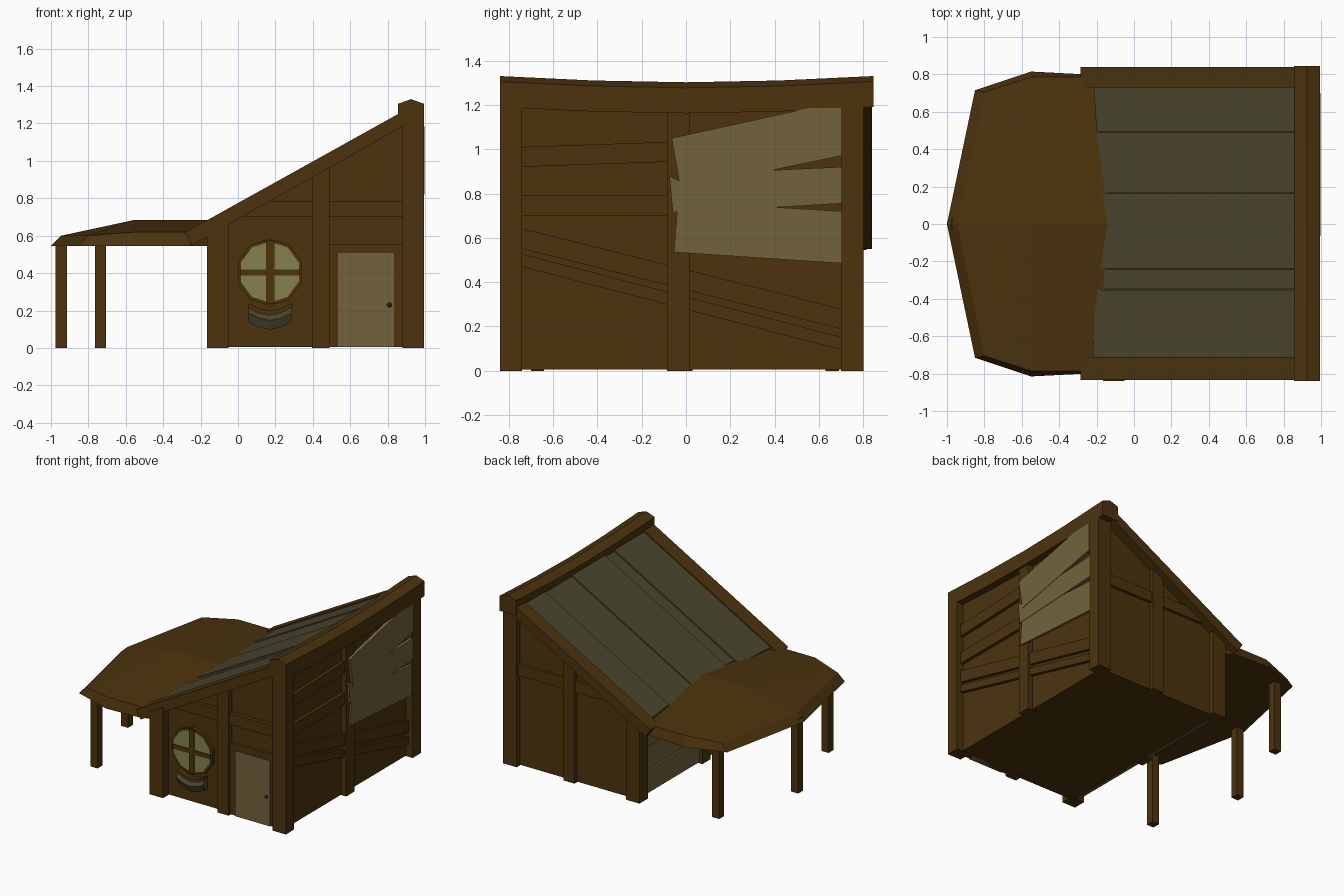
import bpy, bmesh, math
from mathutils import Vector

if "Cube" in bpy.data.objects:
    bpy.data.objects.remove(bpy.data.objects["Cube"])


def material(name, rgb):
    m = bpy.data.materials.new(name)
    m.use_nodes = True
    m.diffuse_color = (*rgb, 1)
    m.node_tree.nodes["Principled BSDF"].inputs["Base Color"].default_value = (*rgb, 1)
    return m


wood = material("dark wood", (0.072, 0.033, 0.004))
pale = material("pale wood", (0.165, 0.124, 0.045))
slate = material("grey roof board", (0.068, 0.06, 0.027))
glass = material("warm glass", (0.24, 0.22, 0.072))
metal = material("dark metal", (0.04, 0.035, 0.025))


def roof(x):
    return 0.68 + 0.556 * (x + 0.17)


def finish(name, bm, mat):
    bmesh.ops.recalc_face_normals(bm, faces=bm.faces)
    me = bpy.data.meshes.new(name)
    bm.to_mesh(me)
    bm.free()
    me.materials.append(mat)
    ob = bpy.data.objects.new(name, me)
    bpy.context.collection.objects.link(ob)
    return ob


def prism(name, axis, lo, hi, pts, mat=wood):
    """Extrude a 2D outline along an axis."""
    put = {"x": lambda a, b, t: (t, a, b),
           "y": lambda a, b, t: (a, t, b),
           "z": lambda a, b, t: (a, b, t)}[axis]
    bm = bmesh.new()
    rings = [[bm.verts.new(put(a, b, t)) for a, b in pts] for t in (lo, hi)]
    for r in rings:
        bm.faces.new(r)
    for i in range(len(pts)):
        j = (i + 1) % len(pts)
        bm.faces.new((rings[0][i], rings[0][j], rings[1][j], rings[1][i]))
    return finish(name, bm, mat)


def box(name, x0, x1, y0, y1, z0, z1, mat=wood):
    return prism(name, "z", z0, z1, [(x0, y0), (x1, y0), (x1, y1), (x0, y1)], mat)


# House body with sloping top
prism("house_body", "y", -0.775, 0.76,
      [(-0.1, 0.005), (0.94, 0.005), (0.94, roof(0.94) - 0.06), (-0.1, roof(-0.1) - 0.06)])

# Timber framing and gable boards, front and back
for side, outer, inner, mid, b0, b1 in (("front", -0.84, -0.74, -0.815, -0.833, -0.71),
                                        ("back", 0.80, 0.70, 0.79, 0.73, 0.84)):
    for part, x0, x1, face, back in (("low_corner_post", -0.165, -0.05, outer, inner),
                                     ("middle_post", 0.395, 0.49, mid, inner),
                                     ("high_corner_post", 0.88, 0.995, outer, inner)):
        prism(f"{side}_{part}", "y", face, back,
              [(x0, 0), (x1, 0), (x1, min(roof(x1) - 0.05, 1.2)), (x0, roof(x0) - 0.05)])
    prism(f"{side}_cross_beam", "y", mid * 0.99, inner,
          [(0.0, 0.7), (0.89, 0.7), (0.89, 0.785), (0.1, 0.785)])
    prism(f"{side}_gable_board", "y", b0, b1,
          [(-0.285, roof(-0.285)), (0.9, roof(0.9)), (0.9, roof(0.9) - 0.08), (-0.245, 0.55)])

# Sagging ridge beam
bm = bmesh.new()
profile = [(0.855, 1.19), (0.855, 1.305), (0.925, 1.33), (0.995, 1.305), (0.995, 1.19)]
rings = [[bm.verts.new((x, y, z - sag)) for x, z in profile]
         for y, sag in ((-0.84, 0), (-0.42, 0.02), (0, 0.028), (0.42, 0.02), (0.845, 0))]
for a, b in zip(rings, rings[1:]):
    for i in range(5):
        j = (i + 1) % 5
        bm.faces.new((a[i], a[j], b[j], b[i]))
bm.faces.new(rings[0])
bm.faces.new(rings[-1])
finish("ridge_beam", bm, wood)

# Roof planks with uneven ends, sheared onto the slope
planks = [(0.732, 0.492, -0.215, -0.2, 0.01), (0.488, 0.167, -0.205, -0.165, 0.018),
          (0.163, -0.238, -0.165, -0.185, 0.01), (-0.242, -0.348, -0.155, -0.165, 0.022),
          (-0.352, -0.712, -0.205, -0.22, 0.012)]
for i, (y0, y1, x0, x1, drop) in enumerate(planks):
    ob = prism(f"roof_plank_{i + 1}", "z", -0.05, -drop,
               [(x0, y0), (0.87, y0), (0.87, y1), (x1, y1)], slate)
    for v in ob.data.vertices:
        v.co.z += roof(v.co.x)
prism("roof_underlay", "y", -0.72, 0.74,
      [(-0.14, roof(-0.14) - 0.035), (0.9, roof(0.9) - 0.035),
       (0.9, roof(0.9) - 0.08), (-0.14, roof(-0.14) - 0.08)])

# Canopy: flat underside, bevelled rim, low domed top
rim = [(-1, 0), (-0.85, 0.715), (-0.55, 0.815), (-0.26, 0.8), (-0.1, 0.72)]
top = [(-0.945, 0, 0.6), (-0.8, 0.705, 0.6), (-0.55, 0.785, 0.62),
       (-0.26, 0.785, 0.62), (-0.1, 0.72, 0.626)]
bm = bmesh.new()
for s in (1, -1):
    low = [bm.verts.new((x, s * y, 0.545)) for x, y in rim]
    up = [bm.verts.new((x, s * y, z)) for x, y, z in top]
    c1 = bm.verts.new((-0.55, 0, 0.685))
    c2 = bm.verts.new((-0.1, 0, 0.685))
    c3 = bm.verts.new((-0.1, 0, 0.545))
    for i in range(4):
        bm.faces.new((low[i], low[i + 1], up[i + 1], up[i]))
    for f in ((up[0], up[1], c1), (up[1], up[2], c1), (up[2], up[3], c1),
              (up[3], c2, c1), (up[3], up[4], c2), (low[4], c3, c2, up[4]), (*low, c3)):
        bm.faces.new(f)
bmesh.ops.remove_doubles(bm, verts=bm.verts, dist=0.0001)
inner = [f for f in bm.faces if f.calc_center_median().x > -0.101]
bmesh.ops.delete(bm, geom=inner, context="FACES_ONLY")
finish("canopy", bm, wood)
for name, x, y in (("tip", -0.945, 0), ("back", -0.735, 0.66), ("front", -0.735, -0.67)):
    box(f"canopy_{name}_post", x - 0.03, x + 0.03, y - 0.03, y + 0.03, 0, 0.57)

# High side wall: middle post, rails and braces
box("high_side_middle_post", 0.9, 0.98, -0.085, 0.015, 0, 1.2)
for name, y1, a0, a1, thick in (("upper_rail", -0.08, 1.01, 1.033, 0.09),
                                ("lower_rail", -0.08, 0.79, 0.79, 0.09),
                                ("upper_brace", 0.71, 0.645, 0.278, 0.092),
                                ("lower_brace", 0.71, 0.53, 0.15, 0.058)):
    prism(f"high_side_{name}", "x", 0.92, 0.965,
          [(-0.75, a0), (y1, a1), (y1, a1 - thick), (-0.75, a0 - thick)])

# Broken boards nailed over the high side wall
boards = {"top": [(-0.065, 1.05), (0.55, 1.185), (0.7, 1.185), (0.7, 0.97), (-0.025, 0.82)],
          "middle": [(-0.075, 0.88), (0.02, 0.83), (0.38, 0.905), (0.7, 0.92),
                     (0.7, 0.755), (0.41, 0.738), (-0.06, 0.715)],
          "bottom": [(-0.04, 0.722), (0.41, 0.738), (0.7, 0.72), (0.7, 0.485), (-0.055, 0.535)]}
for i, (name, pts) in enumerate(boards.items()):
    prism(f"{name}_broken_board", "x", 0.972, 0.998 - 0.003 * i, pts, pale)

# Low side wall beneath the canopy
box("low_side_middle_post", -0.15, -0.05, -0.085, 0.015, 0, 0.6)
for side, y0, y1 in (("back", 0.015, 0.7), ("front", -0.74, -0.085)):
    for i, (z0, z1) in enumerate(((0.01, 0.18), (0.19, 0.36), (0.37, 0.545))):
        box(f"low_side_{side}_board_{i + 1}", -0.125 + 0.004 * (i % 2), -0.09, y0, y1, z0, z1, pale)

# Door
box("door_frame", 0.49, 0.88, -0.795, -0.74, 0.005, 0.555)
box("door", 0.535, 0.835, -0.803, -0.75, 0.005, 0.507, pale)
bm = bmesh.new()
bmesh.ops.create_uvsphere(bm, u_segments=8, v_segments=6, radius=0.013)
bmesh.ops.translate(bm, verts=bm.verts, vec=Vector((0.81, -0.814, 0.23)))
finish("door_knob", bm, metal)


# Round window
def decagon(r):
    return [(0.17 + r * math.sin(k * math.tau / 10), 0.405 + r * math.cos(k * math.tau / 10))
            for k in range(10)]


prism("window_frame", "y", -0.8, -0.76, decagon(0.18))
prism("window_panes", "y", -0.804, -0.77, decagon(0.163), glass)
box("window_upright_bar", 0.15, 0.195, -0.812, -0.77, 0.235, 0.575)
box("window_cross_bar", 0.01, 0.33, -0.81, -0.77, 0.387, 0.42)

# Curved planter under the window: bulging section swept along a shallow V
bm = bmesh.new()
section = [(-0.77, 0.0), (-0.805, 0.0), (-0.832, -0.035), (-0.81, -0.085), (-0.77, -0.085)]
rings = [[bm.verts.new((x, y, z + dz)) for y, dz in section]
         for x, z in ((0.055, 0.222), (0.11, 0.195), (0.17, 0.182), (0.23, 0.195), (0.285, 0.222))]
for a, b in zip(rings, rings[1:]):
    for i in range(5):
        j = (i + 1) % 5
        bm.faces.new((a[i], a[j], b[j], b[i]))
bm.faces.new(rings[0])
bm.faces.new(rings[-1])
finish("window_planter", bm, slate)
prism("planter_lip", "y", -0.815, -0.77,
      [(0.055, 0.238), (0.11, 0.21), (0.17, 0.2), (0.23, 0.21), (0.285, 0.238),
       (0.285, 0.215), (0.23, 0.188), (0.17, 0.175), (0.11, 0.188), (0.055, 0.215)])
